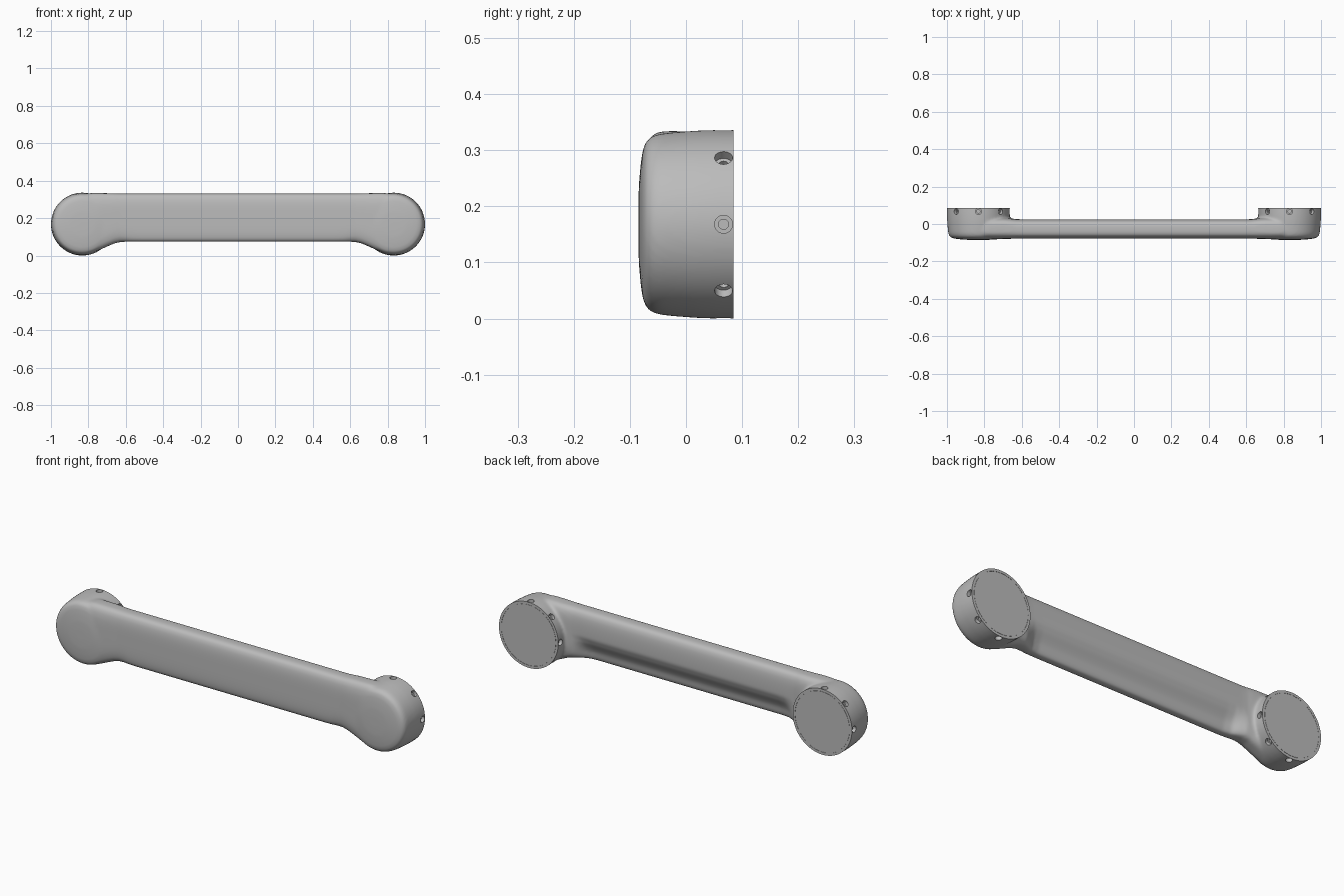
import bpy, bmesh, math
from mathutils import Vector, Matrix

cube = bpy.data.objects.get("Cube")
if cube:
    bpy.data.objects.remove(cube, do_unlink=True)

END_X, MID_Z, RADIUS, BACK = 0.832, 0.168, 0.168, 0.085

grey = bpy.data.materials.new("satin_grey")
grey.use_nodes = True
colour = (0.5, 0.5, 0.5, 1)
grey.diffuse_color = colour
grey.node_tree.nodes["Principled BSDF"].inputs["Base Color"].default_value = colour


def skin(bm, rings):
    """Join rings of points with quads and close both ends."""
    loops = [[bm.verts.new(p) for p in ring] for ring in rings]
    for a, b in zip(loops, loops[1:]):
        for i in range(len(a)):
            j = (i + 1) % len(a)
            bm.faces.new((a[i], a[j], b[j], b[i]))
    bm.faces.new(loops[0])
    bm.faces.new(loops[-1])


def lathe(bm, profile, matrix, sides):
    """Turn (radius, y) points about the y axis, then place them."""
    turns = [2 * math.pi * i / sides for i in range(sides)]
    skin(bm, [[matrix @ Vector((r * math.cos(t), y, r * math.sin(t))) for t in turns]
              for r, y in profile])


def make_object(name, bm):
    bmesh.ops.recalc_face_normals(bm, faces=bm.faces)
    mesh = bpy.data.meshes.new(name)
    bm.to_mesh(mesh)
    bm.free()
    obj = bpy.data.objects.new(name, mesh)
    bpy.context.collection.objects.link(obj)
    mesh.materials.append(grey)
    return obj


def apply(obj, kind, **settings):
    mod = obj.modifiers.new(kind.title(), kind)
    for key, value in settings.items():
        setattr(mod, key, value)
    bpy.context.view_layer.objects.active = obj
    bpy.ops.object.modifier_apply(modifier=mod.name)


def combine(obj, tool, operation):
    tool.hide_render = True
    apply(obj, 'BOOLEAN', object=tool, operation=operation, solver='EXACT')
    bpy.data.objects.remove(tool, do_unlink=True)


def section(x, low, high, front, back, scoop, sides=96):
    """Rounded oblong cross-section, with a finger scoop low on its back."""
    def bulge(v):
        return math.copysign(abs(v) ** 0.52, v)
    ring = []
    for i in range(sides):
        t = 2 * math.pi * i / sides
        across = (1 + bulge(math.cos(t))) / 2
        z = (low + high) / 2 + (high - low) / 2 * bulge(math.sin(t))
        s = min(max((0.21 - z) / 0.1, 0), 1)
        depth = scoop * s * s * (3 - 2 * s)
        ring.append(Vector((x, front + (back - depth - front) * across, z)))
    return ring


# Bar, flaring downwards into each end: x, low z, high z, front y, back y, scoop depth
stations = [(0.3, 0.074, 0.331, -0.078, 0.025, 0.04), (0.53, 0.074, 0.331, -0.078, 0.025, 0.04),
            (0.57, 0.074, 0.331, -0.078, 0.025, 0.033), (0.6, 0.074, 0.331, -0.078, 0.025, 0.014),
            (0.63, 0.072, 0.331, -0.078, 0.026, 0), (0.66, 0.065, 0.332, -0.079, 0.03, 0),
            (0.7, 0.048, 0.333, -0.08, 0.034, 0), (0.74, 0.03, 0.334, -0.081, 0.034, 0),
            (0.78, 0.015, 0.334, -0.081, 0.034, 0), (END_X, 0.009, 0.328, -0.081, 0.034, 0)]
mirrored = [(-s[0],) + s[1:] for s in reversed(stations)]
bm = bmesh.new()
skin(bm, [section(*s) for s in mirrored + stations])
handle = make_object("handle_body", bm)

# Domed round ends, left long at the back for trimming
dome = [(0.03, -0.085), (0.07, -0.084), (0.105, -0.081), (0.13, -0.0775), (0.146, -0.0725),
        (0.156, -0.063), (0.161, -0.048), (0.164, -0.02), (0.167, 0.02),
        (RADIUS, 0.05), (RADIUS, 0.115)]
ends = [Matrix.Translation((side * END_X, 0, MID_Z)) for side in (-1, 1)]
for place in ends:
    bm = bmesh.new()
    lathe(bm, dome, place, 96)
    combine(handle, make_object("round_end", bm), 'UNION')

# Blend the bar into the ends
apply(handle, 'REMESH', mode='VOXEL', voxel_size=0.0065)
apply(handle, 'SMOOTH', factor=0.5, iterations=10)

# Flat backs with a shallow pocket, and stepped screw holes around each end
trim = [(0.155, BACK - 0.0015), (0.155, BACK), (0.25, BACK), (0.25, 0.2)]
hole = [(0.009, 0.13), (0.009, 0.15), (0.016, 0.15), (0.016, 0.185)]
bm_trim, bm_holes = bmesh.new(), bmesh.new()
for place in ends:
    lathe(bm_trim, trim, place, 96)
    for k in range(8):
        a = k * math.pi / 4
        aim = Vector((0, 1, 0)).rotation_difference(Vector((math.cos(a), 0, math.sin(a))))
        spot = place @ Matrix.Translation((0, 0.067, 0)) @ aim.to_matrix().to_4x4()
        lathe(bm_holes, hole, spot, 24)
combine(handle, make_object("back_trim", bm_trim), 'DIFFERENCE')
combine(handle, make_object("screw_holes", bm_holes), 'DIFFERENCE')
handle.data.materials.clear()
handle.data.materials.append(grey)

# Flush round covers on the backs
parts = [handle]
for name, place in zip(("right_back_cover", "left_back_cover"), ends):
    bm = bmesh.new()
    lathe(bm, [(0.154, BACK - 0.0015), (0.154, BACK)], place, 96)
    parts.append(make_object(name, bm))

bpy.ops.object.select_all(action='DESELECT')
for part in parts:
    part.select_set(True)
bpy.context.view_layer.objects.active = handle
bpy.ops.object.shade_smooth_by_angle(angle=math.radians(32))
